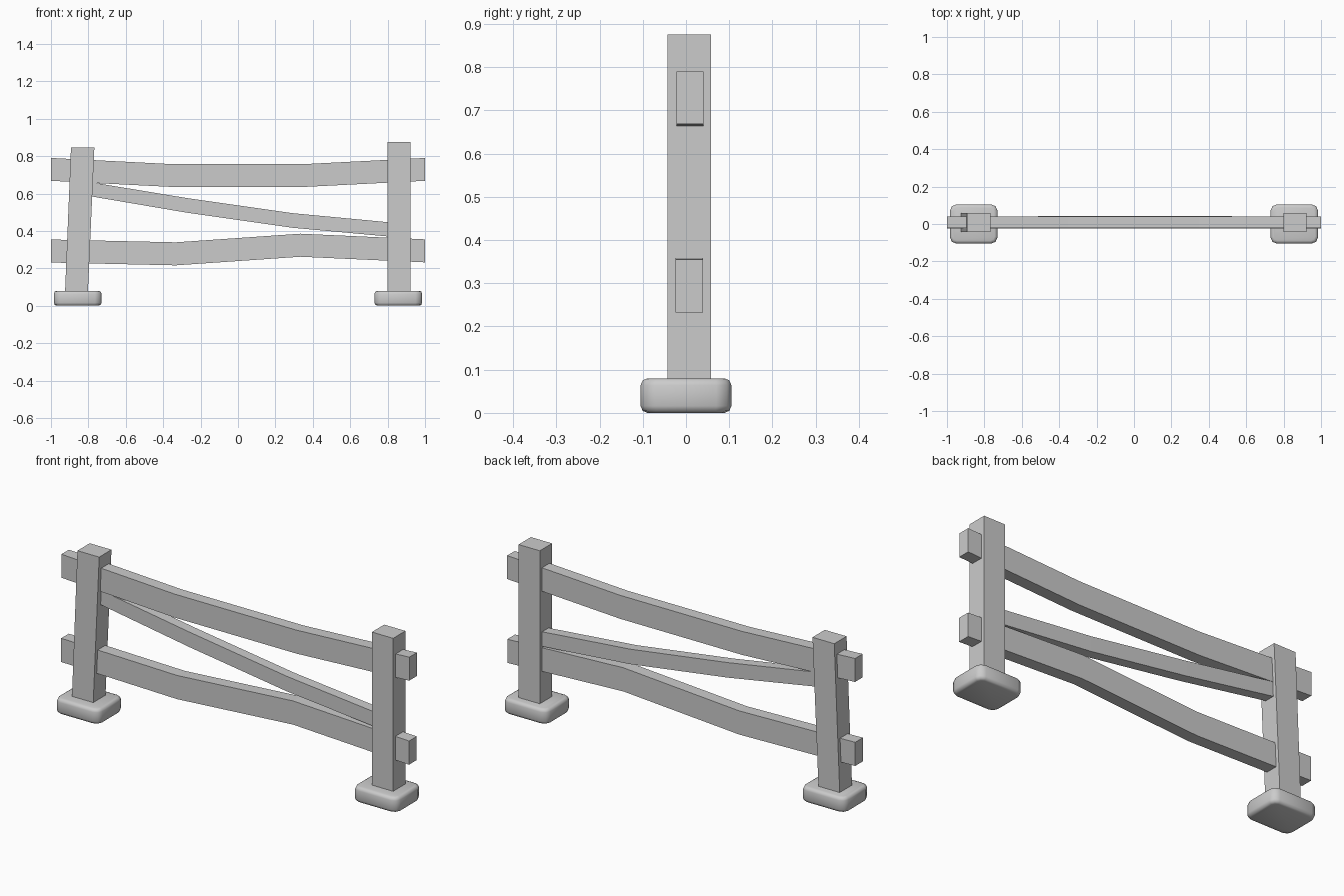
import bpy
import bmesh

cube = bpy.data.objects.get("Cube")
if cube:
    bpy.data.objects.remove(cube, do_unlink=True)

grey = bpy.data.materials.new("plain_grey")
grey.use_nodes = True
color = (0.6, 0.6, 0.6, 1)
grey.diffuse_color = color
grey.node_tree.nodes["Principled BSDF"].inputs["Base Color"].default_value = color


def finish(name, bm, smooth=False):
    bmesh.ops.recalc_face_normals(bm, faces=bm.faces)
    for f in bm.faces:
        f.smooth = smooth
    mesh = bpy.data.meshes.new(name)
    bm.to_mesh(mesh)
    bm.free()
    mesh.materials.append(grey)
    obj = bpy.data.objects.new(name, mesh)
    bpy.context.collection.objects.link(obj)
    return obj


def loft(name, rings):
    """Join four-cornered sections into a closed bar."""
    bm = bmesh.new()
    rows = [[bm.verts.new(p) for p in ring] for ring in rings]
    for a, b in zip(rows, rows[1:]):
        for i in range(4):
            j = (i + 1) % 4
            bm.faces.new((a[i], a[j], b[j], b[i]))
    bm.faces.new(rows[0])
    bm.faces.new(rows[-1])
    return finish(name, bm)


def rail(name, stations):
    """Stations are x, bottom z, top z, front y, back y."""
    return loft(name, [[(x, f, lo), (x, b, lo), (x, b, hi), (x, f, hi)]
                       for x, lo, hi, f, b in stations])


def post(name, low, high, z_top):
    """low and high are the x ranges at the foot and the top."""
    return loft(name, [[(x0, -0.043, z), (x1, -0.043, z), (x1, 0.058, z), (x0, 0.058, z)]
                       for (x0, x1), z in ((low, 0.04), (high, z_top))])


def stone(name, x):
    bm = bmesh.new()
    bmesh.ops.create_cube(bm, size=1)
    for v in bm.verts:
        v.co = (x + v.co.x * 0.255, v.co.y * 0.21, 0.04 + v.co.z * 0.08)
    # Cut the upright corners, then soften the rims
    upright = [e for e in bm.edges if abs(e.verts[0].co.z - e.verts[1].co.z) > 0.05]
    bmesh.ops.bevel(bm, geom=upright, offset=0.035, segments=2, profile=0.5, affect='EDGES')
    rims = [e for e in bm.edges if abs(e.verts[0].co.z - e.verts[1].co.z) < 0.01]
    bmesh.ops.bevel(bm, geom=rims, offset=0.016, segments=2, profile=0.5, affect='EDGES')
    return finish(name, bm, smooth=True)


# Stones and posts; the right post leans inward
stone("right_foot_stone", -0.857)
stone("left_foot_stone", 0.857)
post("right_post", (-0.926, -0.804), (-0.893, -0.768), 0.845)
post("left_post", (0.8, 0.922), (0.8, 0.922), 0.875)

# Bent horizontal rails
rail("top_rail", [(x, z, z + 0.122, -0.022, 0.04) for x, z in
                  ((-1, 0.668), (-0.35, 0.635), (0.35, 0.635), (1, 0.668))])
rail("bottom_rail", [(x, z, z + 0.123, -0.024, 0.039) for x, z in
                     ((-1, 0.231), (-0.333, 0.216), (0.333, 0.262), (1, 0.232))])

# Thin diagonal brace
rail("diagonal_brace", [(-0.84, 0.594, 0.669, -0.015, 0.038),
                        (-0.27, 0.497, 0.575, -0.01, 0.044),
                        (0.29, 0.417, 0.495, -0.01, 0.044),
                        (0.84, 0.367, 0.443, -0.015, 0.038)])
